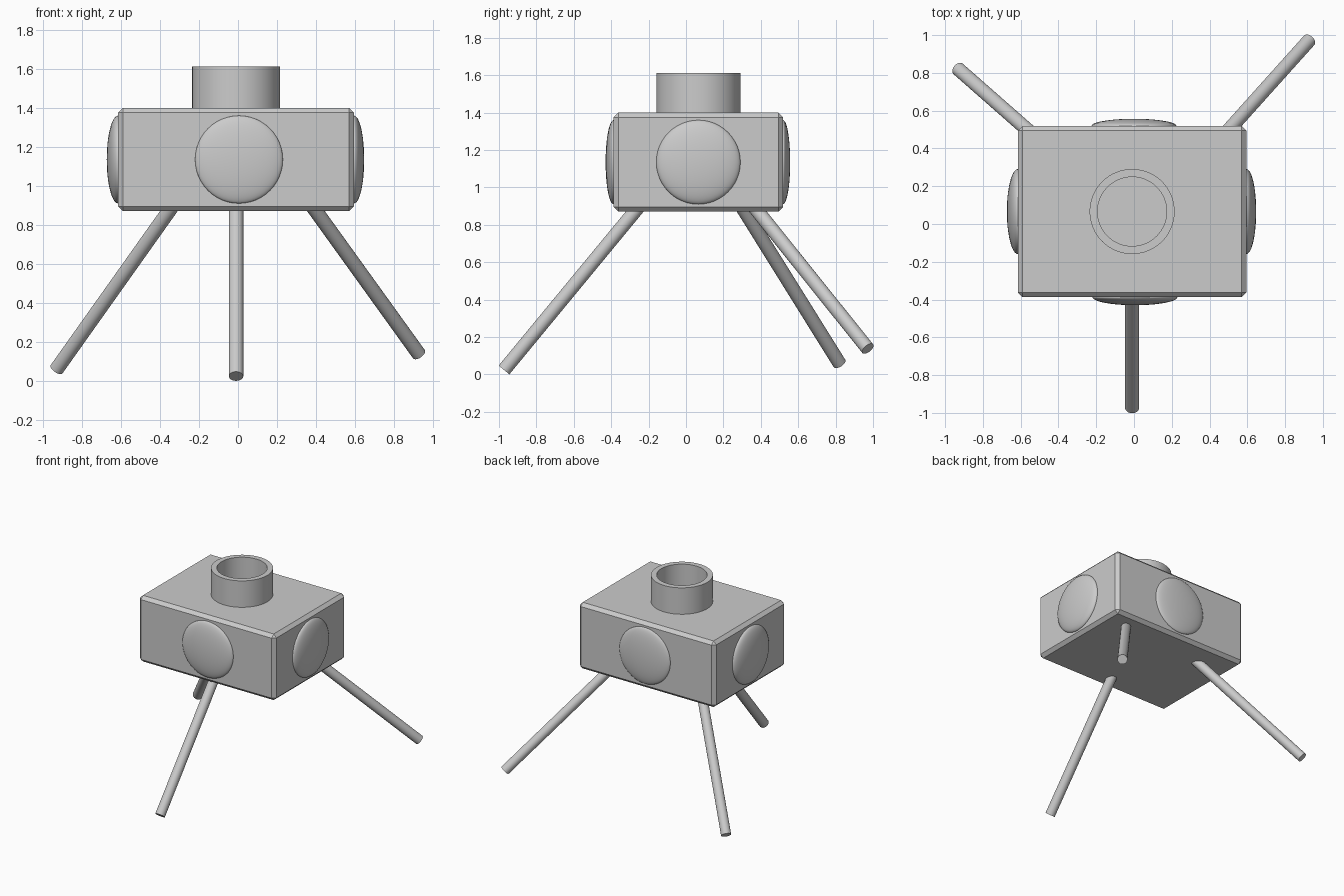
import bpy, bmesh, math
from mathutils import Vector

if "Cube" in bpy.data.objects:
    bpy.data.objects.remove(bpy.data.objects["Cube"])

CX, CY = -0.01, 0.066          # body centre
HX, HY = 0.605, 0.453          # body half sizes
Z0, Z1 = 0.87, 1.40


def smooth(ob):
    bpy.ops.object.select_all(action='DESELECT')
    ob.select_set(True)
    bpy.context.view_layer.objects.active = ob
    bpy.ops.object.shade_smooth_by_angle(angle=math.radians(35))


# Chamfered box body
bpy.ops.mesh.primitive_cube_add(size=2, location=(CX, CY, (Z0 + Z1) / 2))
body = bpy.context.object
body.name = "body"
body.scale = (HX, HY, (Z1 - Z0) / 2)
bpy.ops.object.transform_apply(location=False, rotation=False, scale=True)
bev = body.modifiers.new("chamfer", 'BEVEL')
bev.width = 0.025
bev.segments = 1

# Open collar on top: revolved rectangular profile
bm = bmesh.new()
N = 64
profile = [(0.225, Z1 - 0.01), (0.225, 1.612), (0.183, 1.612), (0.183, Z1 - 0.01)]
rings = [[bm.verts.new((CX + r * math.cos(2 * math.pi * i / N),
                        CY + r * math.sin(2 * math.pi * i / N), z)) for i in range(N)]
         for r, z in profile]
for k in range(4):
    a, b = rings[k], rings[(k + 1) % 4]
    for i in range(N):
        j = (i + 1) % N
        bm.faces.new((a[i], a[j], b[j], b[i]))
bmesh.ops.recalc_face_normals(bm, faces=bm.faces)
mesh = bpy.data.meshes.new("top_collar")
bm.to_mesh(mesh)
bm.free()
collar = bpy.data.objects.new("top_collar", mesh)
bpy.context.collection.objects.link(collar)
smooth(collar)


# Domed lens discs on the four sides
def lens(name, loc, scale, rot):
    bpy.ops.mesh.primitive_uv_sphere_add(segments=48, ring_count=24, radius=1,
                                         location=loc, rotation=rot)
    ob = bpy.context.object
    ob.name = name
    ob.scale = scale
    smooth(ob)


ZL, R, q = 1.135, 0.225, math.pi / 2
lens("front_lens", (0.005, CY - HY, ZL), (R, R, 0.043), (q, 0, 0))
lens("back_lens", (0.0, CY + HY, ZL), (R, R, 0.038), (q, 0, 0))
lens("left_lens", (CX - HX, CY, ZL), (R, R, 0.058), (0, q, 0))
lens("right_lens", (CX + HX, CY, ZL), (R, R, 0.052), (0, q, 0))


# Splayed round legs, running slightly into the body
def leg(name, foot, top):
    foot, top = Vector(foot), Vector(top)
    d = (top - foot).normalized()
    top = top + d * 0.1
    bpy.ops.mesh.primitive_cylinder_add(vertices=32, radius=0.037,
                                        depth=(top - foot).length,
                                        location=(foot + top) / 2)
    ob = bpy.context.object
    ob.name = name
    ob.rotation_euler = d.to_track_quat('Z', 'Y').to_euler()
    smooth(ob)


leg("front_leg", (-0.01, -0.973, 0.024), (-0.01, -0.275, Z0))
leg("back_left_leg", (-0.93, 0.82, 0.06), (-0.355, 0.315, Z0))
leg("back_right_leg", (0.927, 0.972, 0.138), (0.40, 0.385, Z0))
